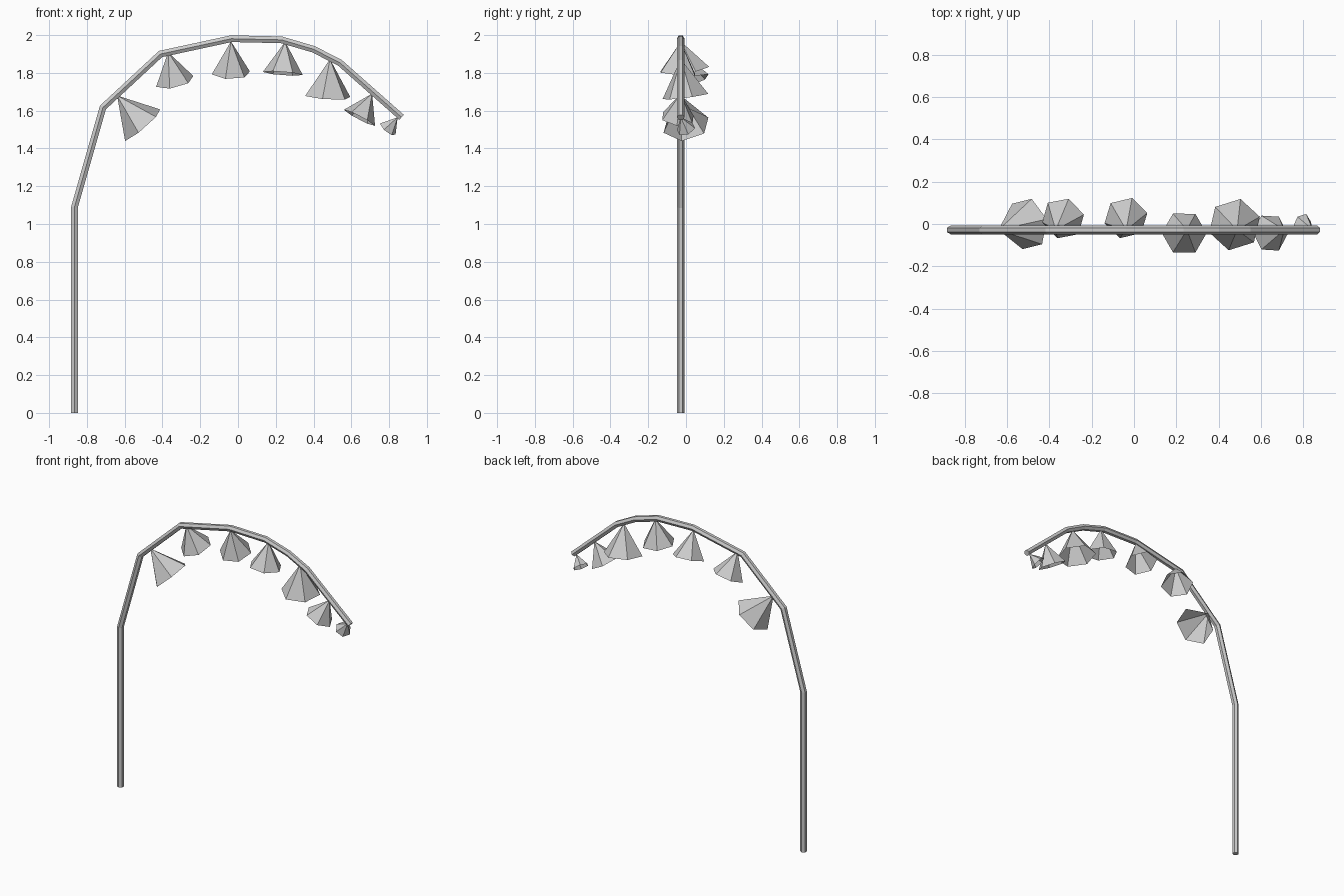
import bpy, bmesh
from math import cos, sin, radians, tau
from mathutils import Vector

if "Cube" in bpy.data.objects:
    bpy.data.objects.remove(bpy.data.objects["Cube"])

STEM_Y = -0.028


def add_object(name, bm):
    bmesh.ops.recalc_face_normals(bm, faces=bm.faces)
    mesh = bpy.data.meshes.new(name)
    bm.to_mesh(mesh)
    bm.free()
    bpy.context.collection.objects.link(bpy.data.objects.new(name, mesh))


def ring(bm, centre, u, v, sides=6, phase=0.0):
    return [bm.verts.new(centre + u * cos(phase + tau * i / sides) + v * sin(phase + tau * i / sides))
            for i in range(sides)]


def stem(path, radius):
    # six-sided tube with mitred joints along a path in the xz plane
    pts = [Vector((x, STEM_Y, z)) for x, z in path]
    side = Vector((0, 1, 0))
    bm = bmesh.new()
    rings = []
    for i, p in enumerate(pts):
        a = (p - pts[i - 1]).normalized() if i else (pts[1] - p).normalized()
        b = (pts[i + 1] - p).normalized() if i < len(pts) - 1 else a
        t = (a + b).normalized()
        normal = side.cross(t) / t.dot(a)
        rings.append(ring(bm, p, side * radius, normal * radius))
    for r0, r1 in zip(rings, rings[1:]):
        for i in range(6):
            j = (i + 1) % 6
            bm.faces.new((r0[i], r0[j], r1[j], r1[i]))
    bm.faces.new(rings[0])
    bm.faces.new(rings[-1])
    add_object("stem", bm)


def bell(name, apex, base, radius, phase):
    # open six-sided cone hanging from the stem
    apex = Vector((apex[0], STEM_Y, apex[1]))
    base = Vector(base)
    d = (base - apex).normalized()
    x = Vector((1, 0, 0))
    u = (x - d * x.dot(d)).normalized()
    v = u.cross(d)
    bm = bmesh.new()
    tip = bm.verts.new(apex)
    rim = ring(bm, base, u * radius, v * radius, phase=radians(phase))
    for i in range(6):
        bm.faces.new((tip, rim[i], rim[(i + 1) % 6]))
    add_object(name, bm)


# Arching stalk
stem([(-0.866, 0), (-0.866, 1.088), (-0.715, 1.617), (-0.41, 1.90), (-0.035, 1.981),
      (0.23, 1.975), (0.40, 1.925), (0.54, 1.853), (0.866, 1.565)], 0.0205)

# Hanging bell flowers: apex (x, z), rim centre, rim radius, rim rotation
bells = [
    ((-0.64, 1.68), (-0.505, 0.0, 1.523), 0.127, 17),
    ((-0.37, 1.91), (-0.335, 0.026, 1.755), 0.104, 15),
    ((-0.037, 1.967), (-0.038, 0.028, 1.80), 0.104, 14),
    ((0.25, 1.965), (0.237, -0.043, 1.797), 0.106, 0),
    ((0.487, 1.873), (0.475, -0.003, 1.675), 0.125, 17),
    ((0.71, 1.69), (0.643, -0.043, 1.562), 0.093, 0),
    ((0.845, 1.565), (0.793, 0.0, 1.503), 0.052, 0),
]
for i, b in enumerate(bells, 1):
    bell(f"bell_flower_{i}", *b)
